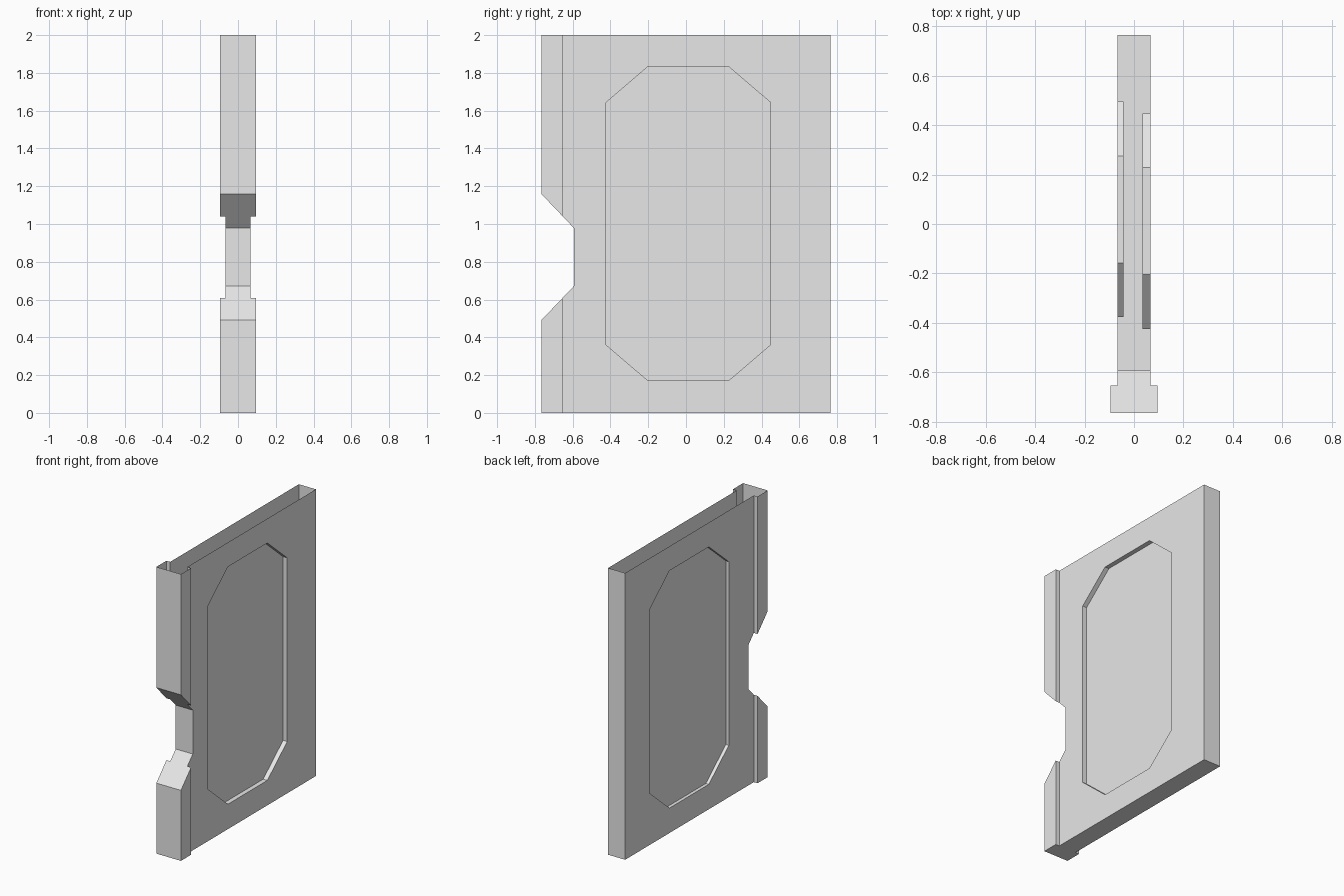
import bpy
import bmesh
from mathutils import Vector

if "Cube" in bpy.data.objects:
    bpy.data.objects.remove(bpy.data.objects["Cube"], do_unlink=True)

HEIGHT, HALF_DEPTH = 2.0, 0.765
BODY_X, LIP_X, LIP_Y = 0.066, 0.095, -0.653

grey = bpy.data.materials.new("light_grey")
grey.diffuse_color = (0.8, 0.8, 0.8, 1)
grey.use_nodes = True
grey.node_tree.nodes["Principled BSDF"].inputs["Base Color"].default_value = (0.8, 0.8, 0.8, 1)


def prism(name, points, offset):
    """Solid made by sweeping a flat outline along an offset."""
    bm = bmesh.new()
    base = bm.faces.new([bm.verts.new(p) for p in points])
    swept = bmesh.ops.extrude_face_region(bm, geom=[base], use_keep_orig=True)
    verts = [g for g in swept["geom"] if isinstance(g, bmesh.types.BMVert)]
    bmesh.ops.translate(bm, verts=verts, vec=Vector(offset))
    bmesh.ops.recalc_face_normals(bm, faces=bm.faces)
    mesh = bpy.data.meshes.new(name)
    bm.to_mesh(mesh)
    bm.free()
    mesh.materials.append(grey)
    obj = bpy.data.objects.new(name, mesh)
    bpy.context.collection.objects.link(obj)
    return obj


def recess_cutter(name, side, y_mid, floor_x):
    """Octagonal pocket cutter entering from one broad side."""
    z_mid, hy, hz, cut_y, cut_z = 1.002, 0.436, 0.828, 0.219, 0.187
    quarter = [(hy, hz - cut_z), (hy - cut_y, hz)]
    half = quarter + [(-y, z) for y, z in reversed(quarter)]
    outline = half + [(-y, -z) for y, z in half]
    points = [(side * floor_x, y_mid + y, z_mid + z) for y, z in outline]
    return prism(name, points, (side * 0.2, 0, 0))


# Door panel with a wider lip along its front edge
half = [(LIP_X, -HALF_DEPTH), (LIP_X, LIP_Y), (BODY_X, LIP_Y), (BODY_X, HALF_DEPTH)]
outline = half + [(-x, y) for x, y in reversed(half)]
panel = prism("door_panel", [(x, y, 0) for x, y in outline], (0, 0, HEIGHT))

# Front notch and the two side pockets
notch = [(-0.865, 0.387), (-0.593, 0.672), (-0.593, 0.978), (-0.865, 1.263)]
cutters = [
    prism("notch_cutter", [(-0.3, y, z) for y, z in notch], (0.6, 0, 0)),
    recess_cutter("left_recess_cutter", 1, 0.012, 0.034),
    recess_cutter("right_recess_cutter", -1, 0.059, 0.043),
]
for cutter in cutters:
    cutter.hide_render = True
    mod = panel.modifiers.new(cutter.name, "BOOLEAN")
    mod.operation = "DIFFERENCE"
    mod.solver = "EXACT"
    mod.object = cutter

graph = bpy.context.evaluated_depsgraph_get()
panel_mesh = bpy.data.meshes.new_from_object(panel.evaluated_get(graph))
panel.modifiers.clear()
panel.data = panel_mesh
for cutter in cutters:
    bpy.data.objects.remove(cutter, do_unlink=True)

# The shell is open at the top
bm = bmesh.new()
bm.from_mesh(panel_mesh)
top = [f for f in bm.faces if all(v.co.z > HEIGHT - 0.001 for v in f.verts)]
bmesh.ops.delete(bm, geom=top, context="FACES")
bm.to_mesh(panel_mesh)
bm.free()
